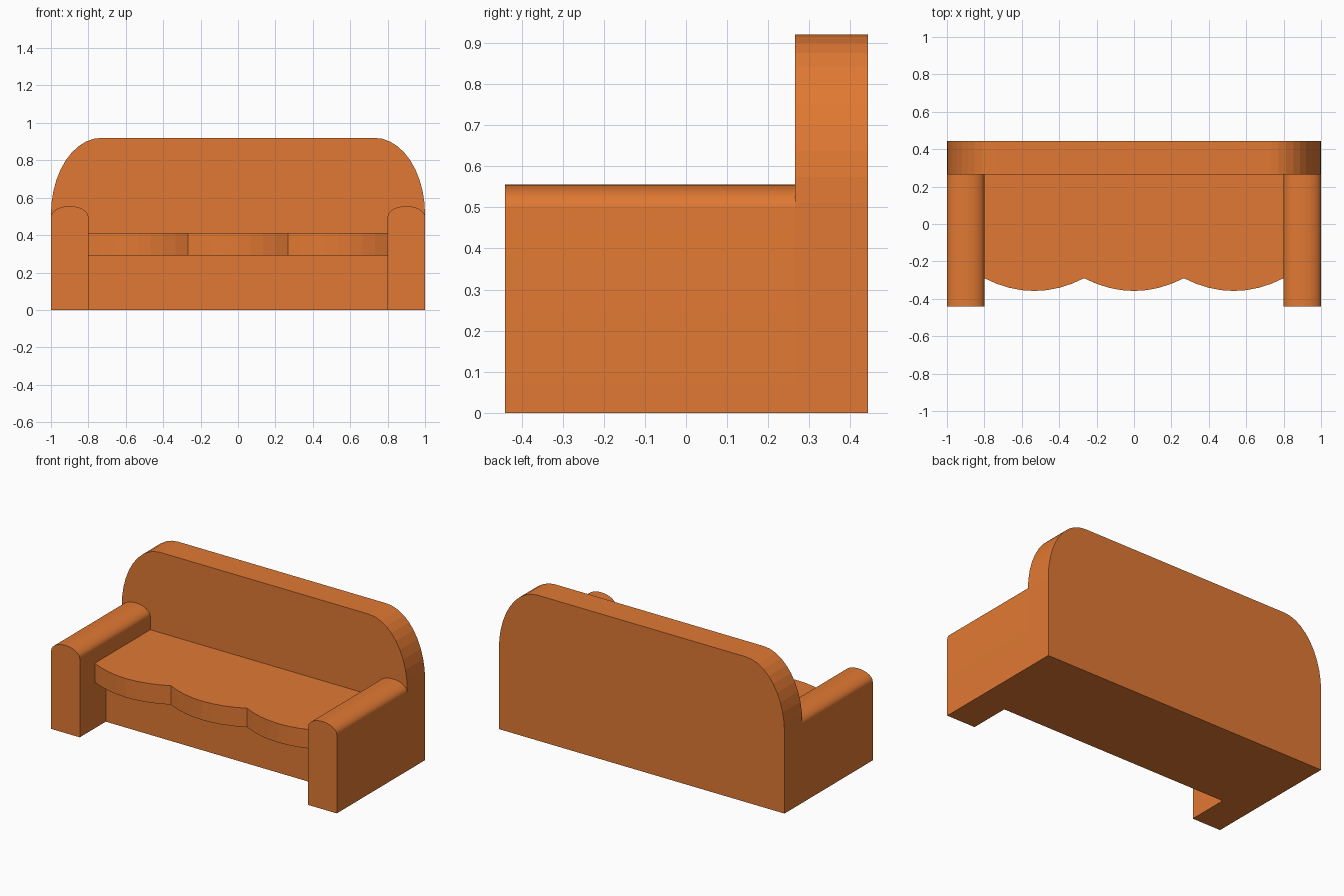
import bpy, bmesh, math

if "Cube" in bpy.data.objects:
    bpy.data.objects.remove(bpy.data.objects["Cube"])

orange = bpy.data.materials.new("orange fabric")
orange.diffuse_color = (0.75, 0.19, 0.033, 1)
orange.use_nodes = True
orange.node_tree.nodes["Principled BSDF"].inputs["Base Color"].default_value = orange.diffuse_color


def extrude(name, profile, vec, smooth=False):
    """Closed 3D profile pushed along vec into a solid."""
    bm = bmesh.new()
    face = bm.faces.new([bm.verts.new(p) for p in profile])
    new = bmesh.ops.extrude_face_region(bm, geom=[face])["geom"]
    bmesh.ops.translate(bm, vec=vec, verts=[v for v in new if isinstance(v, bmesh.types.BMVert)])
    bmesh.ops.recalc_face_normals(bm, faces=bm.faces)
    me = bpy.data.meshes.new(name)
    bm.to_mesh(me)
    bm.free()
    me.materials.append(orange)
    ob = bpy.data.objects.new(name, me)
    bpy.context.collection.objects.link(ob)
    if smooth:
        bpy.ops.object.select_all(action='DESELECT')
        ob.select_set(True)
        bpy.context.view_layer.objects.active = ob
        bpy.ops.object.shade_smooth_by_angle(angle=math.radians(35))
    return ob


def arch(cx, half, y, z_side, z_top, rx, n):
    """Upright slab outline with elliptical top corners."""
    rz = z_top - z_side
    pts = [(cx - half, y, 0), (cx + half, y, 0)]
    right = [(half - rx + rx * math.cos(a), z_side + rz * math.sin(a))
             for a in (i * math.pi / 2 / n for i in range(n + 1))]
    left = [(-x, z) for x, z in reversed(right)]
    if rx >= half:
        left = left[1:]
    return pts + [(cx + x, y, z) for x, z in right + left]


# Backrest with big rounded shoulders
extrude("backrest", arch(0, 1.0, 0.265, 0.51, 0.92, 0.27, 10), (0, 0.178, 0))

# Base under the cushions, set back from the front
extrude("base", [(-0.8, -0.18, 0), (0.8, -0.18, 0), (0.8, -0.18, 0.29), (-0.8, -0.18, 0.29)],
        (0, 0.445, 0))

# Armrests with softly rounded tops
for side, sx in (("left", -1), ("right", 1)):
    extrude(side + "_armrest", arch(0.9 * sx, 0.1, -0.44, 0.497, 0.555, 0.1, 12),
            (0, 0.705, 0), smooth=True)

# Three seat cushions with bowed fronts
w = 1.6 / 3
for i, name in enumerate(("left", "middle", "right")):
    cx = (i - 1) * w
    front = [(cx + t * w / 2, -0.358 + 0.068 * t * t, 0.292)
             for t in (k / 4 - 1 for k in range(9))]
    extrude(name + "_cushion", front + [(cx + w / 2, 0.265, 0.292), (cx - w / 2, 0.265, 0.292)],
            (0, 0, 0.12))
